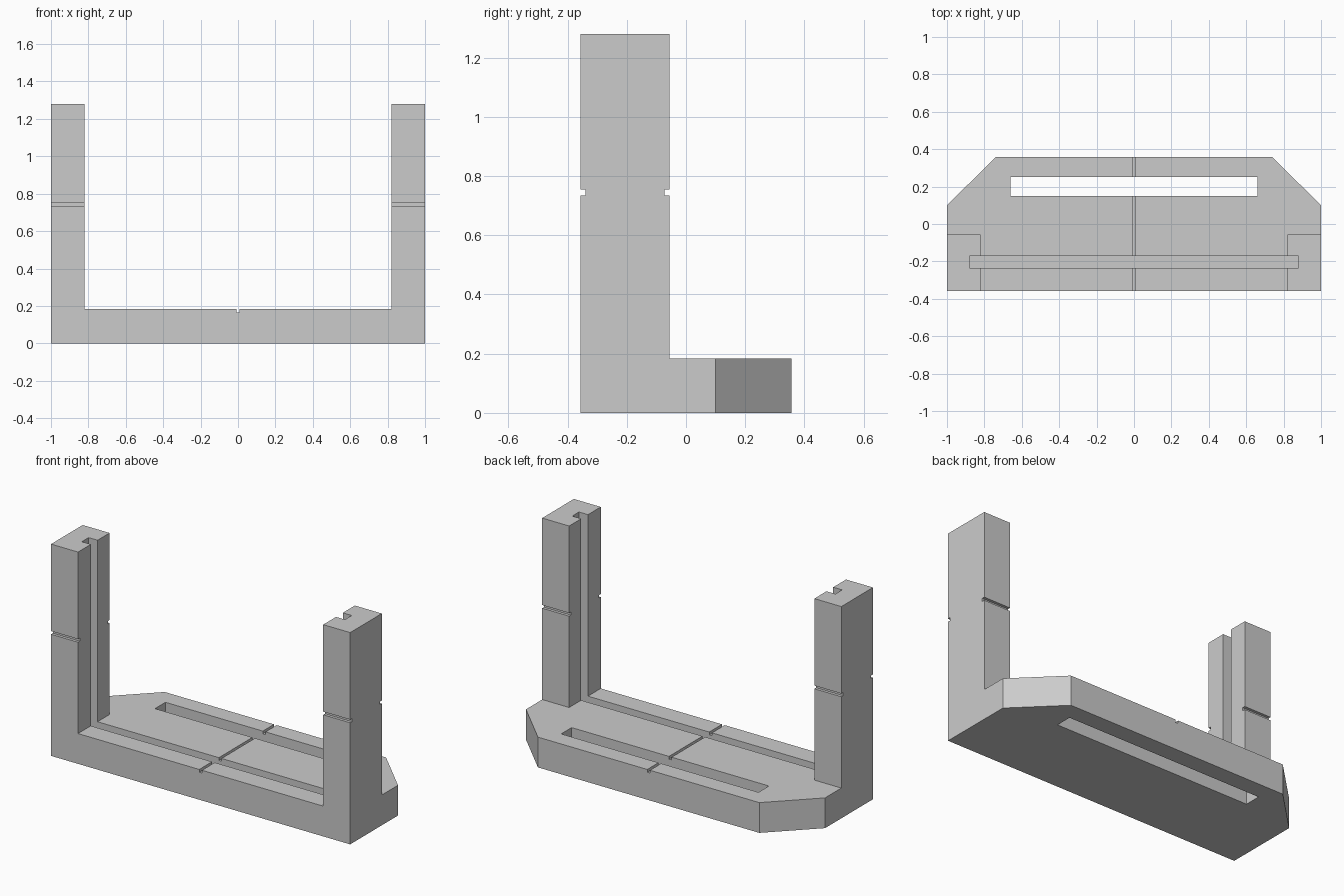
import bpy
import bmesh
from mathutils import Vector

cube = bpy.data.objects.get("Cube")
if cube:
    bpy.data.objects.remove(cube, do_unlink=True)

grey = bpy.data.materials.new("plain grey")
grey.use_nodes = True
colour = (0.6, 0.6, 0.6, 1)
grey.diffuse_color = colour
grey.node_tree.nodes["Principled BSDF"].inputs["Base Color"].default_value = colour

BACK, TOP, HEIGHT = 0.357, 0.183, 1.28
POST_IN, POST_BACK = 0.82, -0.055
GROOVE = 0.06
NOTCH = 0.017


def prism(name, outline, z0, z1):
    """Extrude an xy outline from z0 to z1."""
    bm = bmesh.new()
    face = bm.faces.new([bm.verts.new((x, y, z0)) for x, y in outline])
    up = bmesh.ops.extrude_face_region(bm, geom=[face])["geom"]
    verts = [v for v in up if isinstance(v, bmesh.types.BMVert)]
    bmesh.ops.translate(bm, verts=verts, vec=Vector((0, 0, z1 - z0)))
    bmesh.ops.recalc_face_normals(bm, faces=bm.faces)
    mesh = bpy.data.meshes.new(name)
    bm.to_mesh(mesh)
    bm.free()
    mesh.materials.append(grey)
    obj = bpy.data.objects.new(name, mesh)
    bpy.context.collection.objects.link(obj)
    return obj


def box(name, x, y, z):
    return prism(name, [(x[0], y[0]), (x[1], y[0]), (x[1], y[1]), (x[0], y[1])], *z)


def combine(target, tool, operation):
    """Apply an exact boolean and discard the tool."""
    mod = target.modifiers.new("boolean", "BOOLEAN")
    mod.object, mod.operation, mod.solver = tool, operation, "EXACT"
    bpy.context.view_layer.objects.active = target
    bpy.ops.object.modifier_apply(modifier=mod.name)
    bpy.data.objects.remove(tool, do_unlink=True)


# Base plate with two chamfered back corners
frame = prism("stand_frame", [(-1, -BACK), (1, -BACK), (1, 0.1), (0.74, BACK),
                              (-0.74, BACK), (-1, 0.1)], 0, TOP)

# Upright posts at the front corners
for side in (-1, 1):
    xs = sorted((side * POST_IN, side))
    combine(frame, box("post", xs, (-BACK, POST_BACK), (0, HEIGHT)), "UNION")

# Panel groove along the base and up the inner post faces
combine(frame, box("groove_cutter", (-POST_IN - GROOVE, POST_IN + GROOVE),
                   (-0.235, -0.17), (TOP - GROOVE, 1.5)), "DIFFERENCE")

# Long slot through the base
combine(frame, box("slot_cutter", (-0.66, 0.66), (0.15, 0.25), (-0.1, 0.5)), "DIFFERENCE")

# Centre line notch across the base
combine(frame, box("centre_cutter", (-0.009, 0.009), (-0.5, 0.5), (TOP - NOTCH, 0.3)),
        "DIFFERENCE")

# Level notches on the front and back of the posts
for y in ((-0.5, -BACK + NOTCH), (POST_BACK - NOTCH, 0.1)):
    combine(frame, box("level_cutter", (-1.1, 1.1), y, (0.735, 0.754)), "DIFFERENCE")
